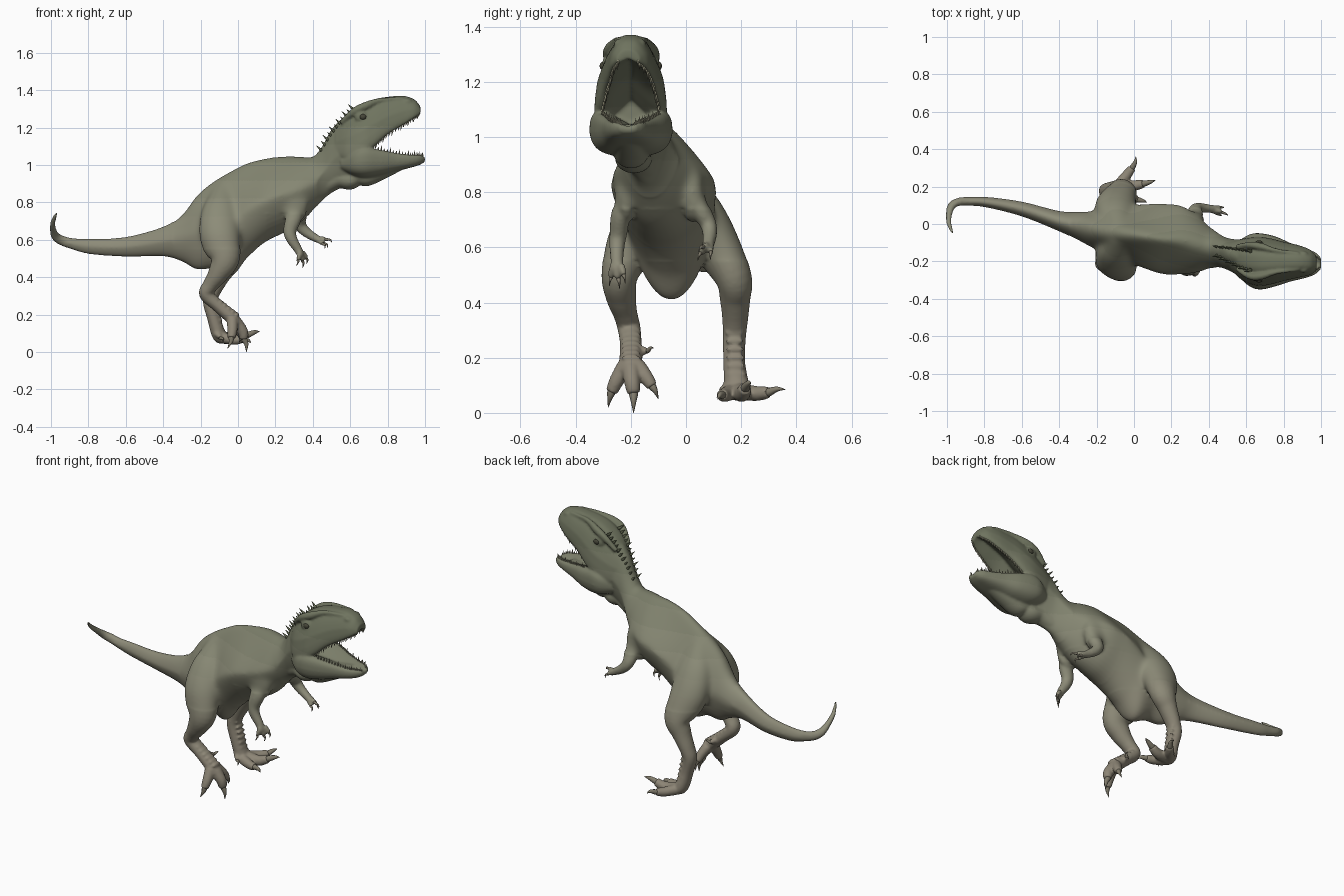
import bpy, bmesh, math
from mathutils import Vector, Matrix

skin, claws, teeth, spikes, eyes = [bmesh.new() for _ in range(5)]


def smooth_path(pts, steps=6):
    """Catmull-Rom through tuples of any length."""
    p = [Vector(q) for q in pts]
    p = [p[0] * 2 - p[1]] + p + [p[-1] * 2 - p[-2]]
    out = []
    for i in range(1, len(p) - 2):
        a, b, c, d = p[i - 1:i + 3]
        for s in range(steps):
            t = s / steps
            out.append(0.5 * (2 * b + (c - a) * t + (2 * a - 5 * b + 4 * c - d) * t * t
                              + (3 * b - a - 3 * c + d) * t ** 3))
    return out + [p[-2]]


def skin_rings(bm, rings):
    vr = [[bm.verts.new(v) for v in r] for r in rings]
    n = len(vr[0])
    for a, b in zip(vr, vr[1:]):
        for i in range(n):
            bm.faces.new((a[i], a[(i + 1) % n], b[(i + 1) % n], b[i]))
    bm.faces.new(vr[0][::-1])
    bm.faces.new(vr[-1])


def tube(bm, pts, n=16):
    """Limb through (x, y, z, fore-aft radius, side radius)."""
    path = smooth_path(pts)
    pos = [Vector(q[:3]) for q in path]
    whole = (pos[-1] - pos[0]).normalized()
    ref = Vector((0, 0, 1)) if abs(whole.y) > 0.8 else Vector((0, 1, 0))
    rings = []
    for i, q in enumerate(path):
        t = (pos[min(i + 1, len(pos) - 1)] - pos[max(i - 1, 0)]).normalized()
        side = (ref - t * ref.dot(t)).normalized()
        fore = t.cross(side)
        ra, rb = max(q[3], 0.001), max(q[4], 0.001)
        rings.append([pos[i] + side * rb * math.cos(u) + fore * ra * math.sin(u)
                      for u in [2 * math.pi * k / n for k in range(n)]])
    skin_rings(bm, rings)


def loft(bm, stations, power=1.0, top=lambda x: 0, bottom=0.0, dish=0.0, n=40):
    """Upright sections (x, y, bottom, top, half width), pinched above and below;
    dish hollows the underside (positive) or the upper side (negative)."""
    rings = []
    for x, y, lo, hi, w in smooth_path(stations):
        mid, h, ring = (lo + hi) / 2, (hi - lo) / 2, []
        for k in range(n):
            u = 2 * math.pi * k / n
            c, s = math.cos(u), math.sin(u)
            c = math.copysign(abs(c) ** power, c)
            s = math.copysign(abs(s) ** power, s)
            yy = w * c * (1 - (top(x) * s if s > 0 else -bottom * s))
            if s * dish < 0:
                s *= 1.33 * (1 - abs(dish) * (1 - abs(c)))
            ring.append((x, y + yy, mid + h * s))
        rings.append(ring)
    skin_rings(bm, rings)


def blob(bm, pos, size):
    m = Matrix.Translation(pos) @ Matrix.Diagonal((*size, 1))
    bmesh.ops.create_uvsphere(bm, u_segments=16, v_segments=10, radius=1, matrix=m)


def cone(bm, pos, direction, r, length):
    d = Vector(direction).normalized()
    m = Matrix.Translation(Vector(pos) + d * length / 2) @ d.to_track_quat('Z', 'Y').to_matrix().to_4x4()
    bmesh.ops.create_cone(bm, cap_ends=True, segments=8, radius1=r, radius2=r * 0.1, depth=length, matrix=m)


def digit(base, knuckle, end, tip, r):
    tube(skin, [(*base, r * 1.2, r * 1.2), (*knuckle, r * 1.05, r * 1.05), (*end, r * 0.85, r * 0.85)], 12)
    e, t = Vector(end), Vector(tip)
    k = e + (Vector(knuckle) - e) * 0.25
    m = (e + t) / 2 + Vector((0.006, 0, 0.006))
    tube(claws, [(*k, r * .5, r * .5), (*e, r * .6, r * .6), (*m, r * .42, r * .36), (*t, .001, .001)], 10)


# Trunk, neck and tail; the back is steepest over the ribs
loft(skin, [(-.92, .12, .56, .612, .022), (-.8, .118, .525, .605, .028), (-.6, .08, .51, .615, .04),
            (-.4, .015, .512, .67, .055), (-.3, -.01, .485, .735, .078), (-.22, -.03, .443, .84, .1),
            (-.13, -.042, .445, .915, .13), (-.03, -.055, .412, .975, .155), (.05, -.065, .505, 1.015, .175),
            (.15, -.08, .59, 1.04, .193), (.25, -.085, .64, 1.05, .188), (.33, -.105, .69, 1.048, .16),
            (.4, -.125, .755, 1.045, .118), (.45, -.14, .81, 1.1, .092), (.5, -.16, .85, 1.19, .086),
            (.56, -.18, .88, 1.25, .096), (.62, -.195, .89, 1.26, .095), (.66, -.2, .95, 1.22, .075)],
     power=.95, top=lambda x: .25 + .5 * math.exp(-((x - .13) / .24) ** 2), bottom=.25)
tube(skin, [(-.86, .121, .572, .03, .024), (-.93, .12, .592, .027, .022), (-.972, .1, .615, .024, .02),
            (-.988, .06, .65, .018, .016), (-.99, .01, .69, .014, .013), (-.978, -.03, .725, .01, .009),
            (-.968, -.05, .745, .005, .005)])

# Skull, hollowed below, and lower jaw, hollowed above
skull = [(.52, -.17, 1.05, 1.2, .07), (.58, -.19, 1.02, 1.27, .104), (.66, -.2, 1.04, 1.325, .122),
         (.73, -.2, 1.09, 1.352, .115), (.8, -.2, 1.155, 1.364, .098), (.88, -.2, 1.205, 1.37, .081),
         (.94, -.205, 1.245, 1.352, .064), (.975, -.21, 1.27, 1.315, .04)]
jaw = [(.55, -.185, .97, 1.04, .09), (.62, -.195, .94, 1.08, .14), (.68, -.2, .93, 1.1, .15),
       (.76, -.2, .942, 1.088, .132), (.84, -.205, .965, 1.07, .102), (.92, -.21, .985, 1.058, .078),
       (.97, -.21, 1.0, 1.055, .058), (1.0, -.21, 1.018, 1.045, .03)]
loft(skin, skull, power=.62, top=lambda x: .4, bottom=-.22, dish=.75)
loft(skin, jaw, power=.65, bottom=.12, dish=-.75)
tube(skin, [(.64, -.2, 1.0, .03, .05), (.76, -.2, 1.01, .025, .05), (.86, -.205, 1.03, .014, .035),
            (.91, -.205, 1.04, .008, .02)])

# Throat pouch
tube(skin, [(.46, -.15, .89, .05, .05), (.54, -.175, .925, .05, .058), (.6, -.19, .92, .052, .066),
            (.645, -.195, .94, .045, .062), (.69, -.2, .935, .048, .06), (.78, -.203, .96, .034, .05),
            (.88, -.207, .995, .018, .035)], 20)

# Brow ridges, eyelids, nostrils, shoulders
for s in (-1, 1):
    tube(skin, [(.55, -.18 + s * .06, 1.225, .012, .012), (.62, -.196 + s * .083, 1.285, .02, .018),
                (.68, -.2 + s * .079, 1.315, .022, .02), (.76, -.2 + s * .058, 1.345, .014, .012),
                (.88, -.2 + s * .042, 1.355, .009, .009)], 12)
    blob(skin, (.66, -.2 + s * .09, 1.255), (.036, .017, .032))
    blob(skin, (.905, -.203 + s * .042, 1.337), (.025, .016, .018))
    blob(skin, (.3, -.095 + s * .12, .8), (.08, .045, .11))
    blob(eyes, (.668, -.2 + s * .102, 1.257), (.018, .011, .015))

# Legs: thigh, knee, shin, ankle, foot
tube(skin, [(-.08, -.075, .89, .045, .03), (-.085, -.11, .81, .08, .062), (-.095, -.155, .72, .107, .082),
            (-.095, -.2, .61, .11, .09), (-.07, -.24, .5, .08, .067), (-.105, -.235, .42, .056, .055),
            (-.145, -.22, .36, .042, .044), (-.17, -.207, .31, .038, .042), (-.11, -.2, .25, .034, .04),
            (-.03, -.2, .18, .034, .042), (0, -.2, .15, .025, .035)], 24)
tube(skin, [(-.08, -.02, .89, .045, .03), (-.085, .015, .81, .08, .06), (-.095, .06, .72, .107, .08),
            (-.095, .11, .61, .11, .085), (-.065, .172, .49, .078, .067), (-.095, .178, .41, .054, .055),
            (-.132, .178, .33, .042, .046), (-.15, .175, .27, .038, .042), (-.13, .175, .18, .034, .04),
            (-.1, .185, .09, .038, .046), (-.07, .19, .07, .028, .04)], 24)

# Horny bands down the front of each foot
for i in range(7):
    t = i / 6
    blob(skin, (-.135 + .13 * t, -.2, .3 - .1 * t), (.012, .036, .012))
    blob(skin, (-.115 + .03 * t, .175 + .01 * t, .29 - .18 * t), (.011, .036, .012))

# Toes of the near foot, then of the far foot
digit((-.03, -.22, .17), (-.03, -.252, .115), (-.035, -.27, .075), (-.055, -.282, .02), .026)
digit((-.01, -.2, .16), (.025, -.195, .11), (.032, -.19, .07), (.045, -.19, 0), .028)
digit((-.02, -.175, .17), (0, -.145, .13), (.01, -.122, .095), (.005, -.1, .05), .025)
digit((-.08, -.175, .23), (-.07, -.15, .225), (-.062, -.138, .225), (-.05, -.118, .235), .014)
digit((-.08, .21, .075), (-.04, .26, .07), (-.01, .3, .075), (.01, .36, .085), .026)
digit((-.07, .195, .075), (0, .205, .07), (.05, .215, .09), (.115, .235, .11), .028)
digit((-.08, .16, .075), (-.02, .14, .065), (.02, .13, .065), (.07, .115, .05), .025)
digit((-.12, .155, .1), (-.1, .135, .085), (-.095, .128, .075), (-.08, .112, .055), .014)

# Arms and fingers
tube(skin, [(.3, -.18, .82, .055, .035), (.3, -.232, .73, .045, .036), (.278, -.245, .65, .036, .032),
            (.287, -.25, .605, .03, .028), (.32, -.25, .55, .023, .023), (.337, -.25, .515, .018, .026)])
tube(skin, [(.31, .01, .82, .055, .035), (.325, .05, .74, .045, .036), (.33, .08, .685, .034, .03),
            (.36, .086, .645, .028, .026), (.41, .081, .612, .022, .022), (.435, .077, .6, .018, .025)])
digit((.332, -.262, .535), (.325, -.27, .505), (.32, -.272, .49), (.312, -.278, .46), .012)
digit((.335, -.25, .53), (.343, -.248, .5), (.345, -.245, .485), (.345, -.24, .45), .013)
digit((.345, -.235, .535), (.362, -.228, .51), (.367, -.226, .498), (.365, -.22, .47), .012)
digit((.425, .085, .6), (.45, .088, .59), (.46, .09, .582), (.48, .088, .555), .012)
digit((.425, .077, .605), (.455, .07, .605), (.47, .062, .602), (.503, .045, .585), .013)
digit((.425, .07, .6), (.445, .058, .585), (.452, .052, .578), (.465, .043, .553), .012)

# Teeth along both rims
for rows, lower in ((skull, False), (jaw, True)):
    for i, (x, y, lo, hi, w) in enumerate(smooth_path(rows[3:], 5)):
        size = .023 + .01 * (i % 3 == 1)
        for s in (-1, 1):
            if lower:
                cone(teeth, (x - .012, y + s * w * .78, hi - .012), (.15, 0, 1), .006, size)
            else:
                cone(teeth, (x - .005, y + s * w * .9, lo + .01), (-.2, 0, -1), .006, size)

# Spikes down the nape
for i in range(11):
    t = i / 10
    for s in (-1, 1):
        z = 1.095 + .22 * t ** .85
        cone(spikes, (.455 + .17 * t, -.145 - .05 * t + s * (.02 + .03 * t), z - .025),
             (-.75, s * .2, .7), .011, .05 - .012 * (i % 2))


def material(name, rgb):
    m = bpy.data.materials.new(name)
    m.diffuse_color = (*rgb, 1)
    return m


def finish(name, bm, mats):
    bmesh.ops.recalc_face_normals(bm, faces=bm.faces[:])
    me = bpy.data.meshes.new(name)
    bm.to_mesh(me)
    bm.free()
    ob = bpy.data.objects.new(name, me)
    bpy.context.collection.objects.link(ob)
    for m in mats:
        me.materials.append(m)
    me.polygons.foreach_set("use_smooth", [True] * len(me.polygons))
    return ob


# Fuse all flesh into one skin
body = finish("dinosaur_body", skin, [])
rm = body.modifiers.new("fuse", 'REMESH')
rm.mode, rm.voxel_size = 'VOXEL', .007
sm = body.modifiers.new("soften", 'SMOOTH')
sm.factor, sm.iterations = .5, 5
fused = bpy.data.meshes.new_from_object(body.evaluated_get(bpy.context.evaluated_depsgraph_get()))
body.modifiers.clear()
body.data = fused
# Blend hips and shoulders into the trunk, leaving limbs and head crisp
bm = bmesh.new()
bm.from_mesh(fused)
trunk = [v for v in bm.verts if -.35 < v.co.x < .42 and v.co.z > (.55 if v.co.x < .15 else .74)]
for _ in range(40):
    bmesh.ops.smooth_vert(bm, verts=trunk, factor=.5, use_axis_x=True, use_axis_y=True, use_axis_z=True)
bm.to_mesh(fused)
bm.free()
# Shade from brown legs to dark olive head
fused.materials.clear()
ramp = [Vector((.265, .235, .18)), Vector((.265, .265, .19)), Vector((.16, .175, .115))]
STEPS = 12
for i in range(STEPS):
    t = 2 * i / (STEPS - 1)
    k = min(int(t), 1)
    fused.materials.append(material(f"hide_{i}", ramp[k].lerp(ramp[k + 1], t - k)))
for p in fused.polygons:
    p.material_index = max(0, min(STEPS - 1, int((p.center.z - .15) / 1.15 * STEPS)))
    p.use_smooth = True

finish("claws", claws, [material("claw", (.22, .2, .15))])
finish("teeth", teeth, [material("tooth", (.3, .29, .2))])
finish("nape_spikes", spikes, [material("spike", (.15, .17, .1))])
finish("eyes", eyes, [material("eye", (.06, .06, .04))])
